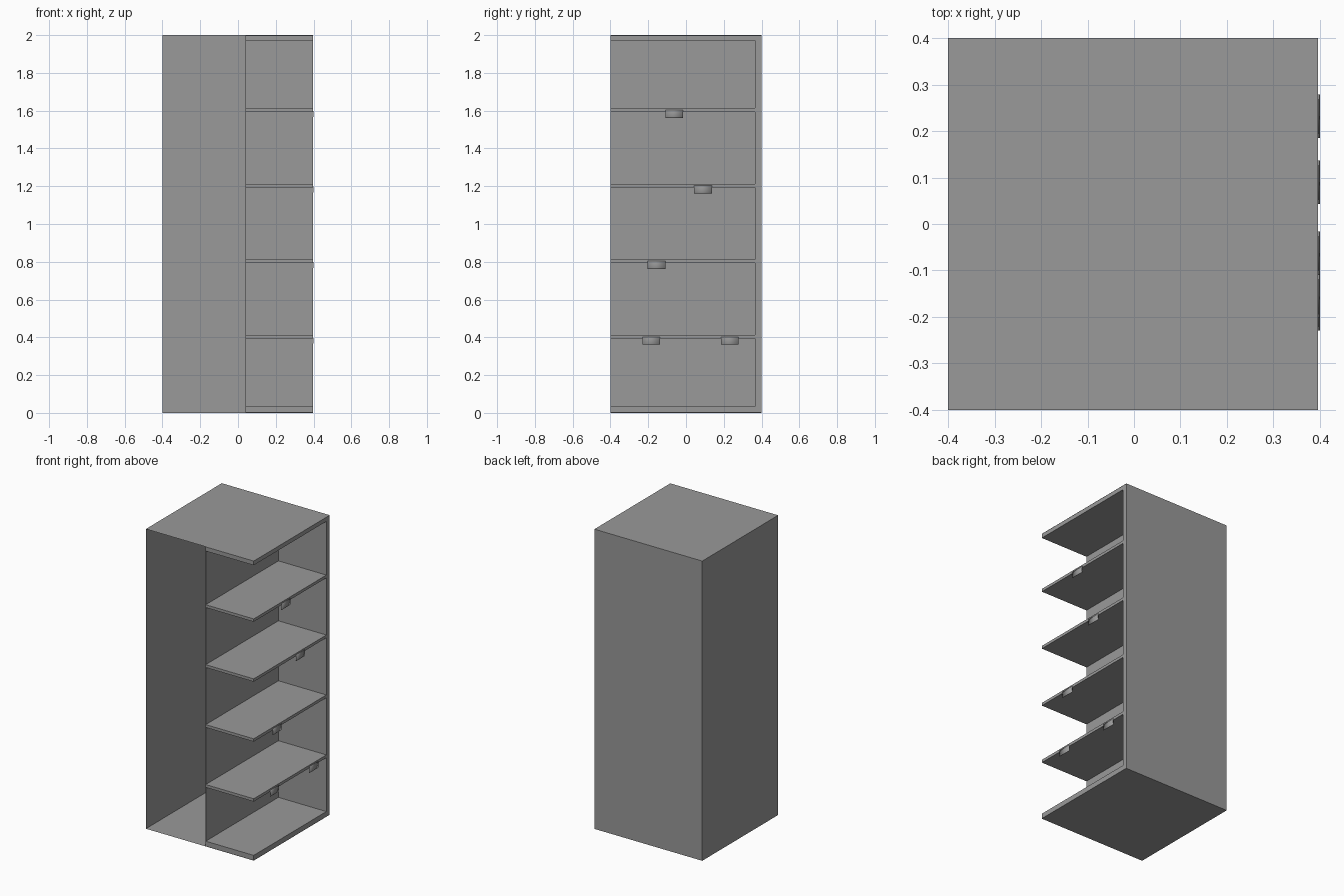
import bpy
import bmesh
import math

cube = bpy.data.objects.get("Cube")
if cube:
    bpy.data.objects.remove(cube, do_unlink=True)

grey = bpy.data.materials.new("plain grey")
grey.use_nodes = True
grey.diffuse_color = (0.32, 0.32, 0.32, 1)
grey.node_tree.nodes["Principled BSDF"].inputs["Base Color"].default_value = grey.diffuse_color

LEFT, RIGHT, FRONT, BACK, HEIGHT = -0.4, 0.396, -0.4, 0.4, 2.0
DIVIDER, INNER_BACK = 0.042, 0.366


def add_object(name, bm):
    mesh = bpy.data.meshes.new(name)
    bm.to_mesh(mesh)
    bm.free()
    mesh.materials.append(grey)
    obj = bpy.data.objects.new(name, mesh)
    bpy.context.collection.objects.link(obj)
    return obj


def box(name, x, y, z, drop=()):
    """Box between ranges; drop lists outward directions of faces left open."""
    bm = bmesh.new()
    bmesh.ops.create_cube(bm, size=1)
    bm.normal_update()
    gone = [f for f in bm.faces if any(f.normal.dot(d) > 0.9 for d in drop)]
    bmesh.ops.delete(bm, geom=gone, context='FACES')
    for v in bm.verts:
        v.co = [r[0] if c < 0 else r[1] for c, r in zip(v.co, (x, y, z))]
    return add_object(name, bm)


# Thin outer shell, open at the front and on the shelf side
box("outer_shell", (LEFT, RIGHT), (FRONT, BACK), (0, HEIGHT),
    drop=[(0, -1, 0), (1, 0, 0)])

# Divider sheet between the open compartment and the shelves
box("divider", (DIVIDER - 0.002, DIVIDER), (FRONT, INNER_BACK), (0.001, HEIGHT - 0.001))

# Back panel behind the shelves
box("back_panel", (DIVIDER, RIGHT), (INNER_BACK, BACK - 0.001), (0.001, HEIGHT - 0.001))

# Base, shelves and top
levels = [("base_board", 0.001, 0.035), ("top_board", 1.971, HEIGHT - 0.001)]
levels += [(f"shelf_{i}", 0.4 * i - 0.006, 0.4 * i + 0.013) for i in range(1, 5)]
for name, low, high in levels:
    box(name, (DIVIDER, RIGHT), (FRONT, INNER_BACK), (low, high))


# Curved label tabs hanging from the shelf edges
def tab(name, y, shelf):
    bm = bmesh.new()
    top, drop, width, steps = 0.4 * shelf + 0.003, 0.042, 0.093, 8
    rows = []
    for i in range(steps + 1):
        t = i / steps
        x = RIGHT + 0.004 * math.sin(math.pi * (0.1 + 0.8 * t))
        rows.append([bm.verts.new((x, y + s * width / 2, top - drop * t)) for s in (-1, 1)])
    for a, b in zip(rows, rows[1:]):
        bm.faces.new((a[0], b[0], b[1], a[1]))
    for f in bm.faces:
        f.smooth = True
    obj = add_object(name, bm)
    solid = obj.modifiers.new("thickness", 'SOLIDIFY')
    solid.thickness = 0.002


for i, (y, shelf) in enumerate([(-0.183, 1), (0.232, 1), (-0.156, 2), (0.09, 3), (-0.063, 4)]):
    tab(f"label_tab_{i + 1}", y, shelf)
